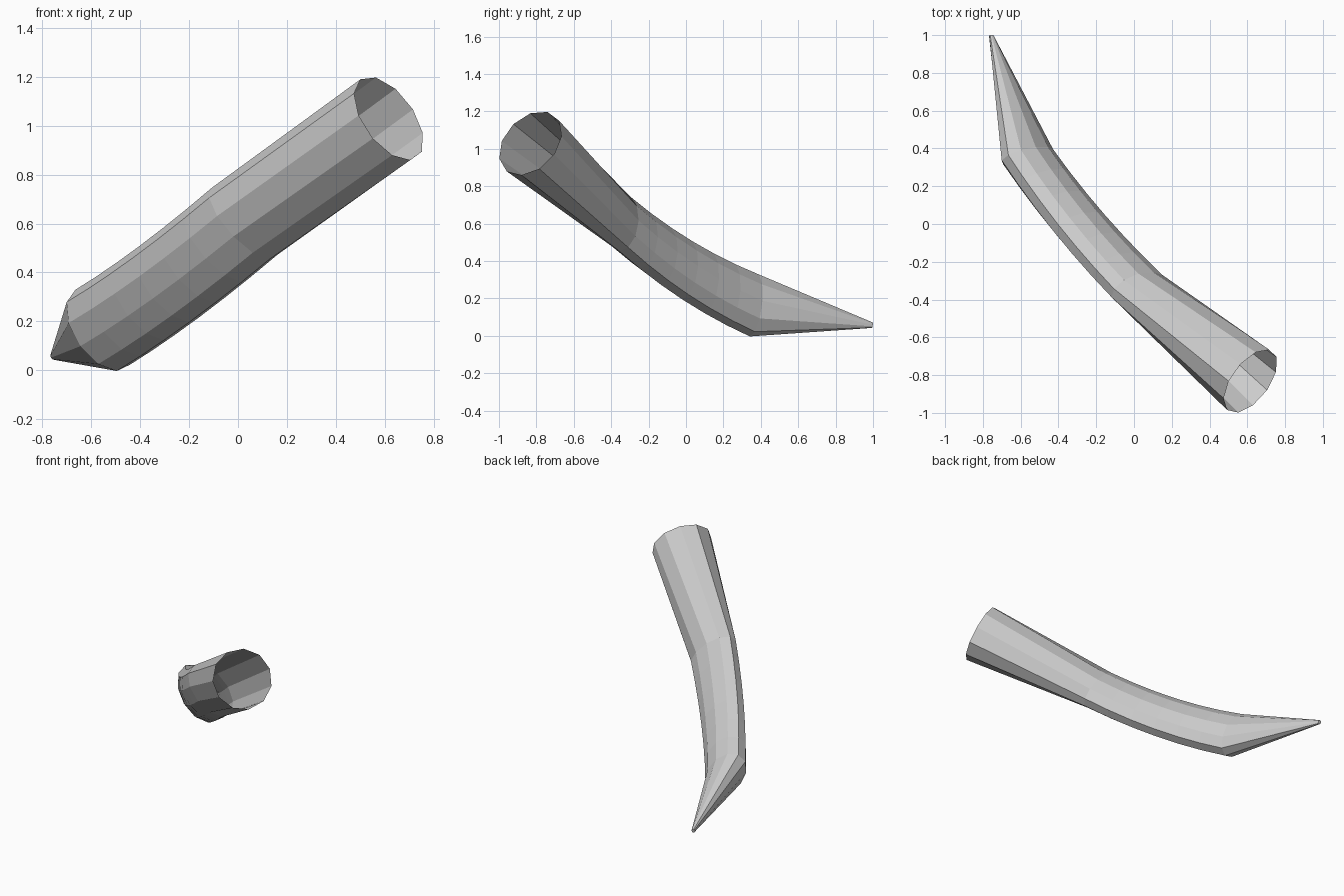
import bpy, bmesh, math
from mathutils import Vector as V

if "Cube" in bpy.data.objects:
    bpy.data.objects.remove(bpy.data.objects["Cube"])

SIDES = 11
BEND_STEPS = 6

# Stations: centre, wide half-axis, narrow half-axis
mouth = (V((0.617, -0.832, 1.03)), V((-0.116, 0, 0.16)), V((0.083, 0.168, 0.06)))
bend_start = (V((0.022, -0.338, 0.602)), V((-0.128, -0.005, 0.145)), V((0.06, 0.085, 0.035)))
bend_end = (V((-0.565, 0.36, 0.166)), V((-0.10, 0.005, 0.163)), V((0.095, 0.05, 0.045)))
tip = (V((-0.755, 0.997, 0.057)), V((-0.006, 0.002, 0.014)), V((0.011, 0.002, 0.004)))
bend_control = V((-0.305, -0.015, 0.325))

# Curved middle of the tusk, swept along a quadratic curve
stations = [mouth]
for i in range(BEND_STEPS + 1):
    t = i / BEND_STEPS
    centre = (bend_start[0] * (1 - t) ** 2 + bend_control * 2 * t * (1 - t)
              + bend_end[0] * t ** 2)
    stations.append((centre, bend_start[1].lerp(bend_end[1], t),
                     bend_start[2].lerp(bend_end[2], t)))
stations.append(tip)

# Tusk skin: open at the mouth, capped at the tip
bm = bmesh.new()
rings = []
for c, a, b in stations:
    rings.append([bm.verts.new(c + a * math.cos(k * math.tau / SIDES)
                               + b * math.sin(k * math.tau / SIDES))
                  for k in range(SIDES)])
for r, s in zip(rings, rings[1:]):
    for k in range(SIDES):
        n = (k + 1) % SIDES
        bm.faces.new((r[k], r[n], s[n], s[k]))
bm.faces.new(rings[-1])
bmesh.ops.recalc_face_normals(bm, faces=bm.faces)

mesh = bpy.data.meshes.new("tusk")
bm.to_mesh(mesh)
bm.free()
bpy.context.collection.objects.link(bpy.data.objects.new("tusk", mesh))
